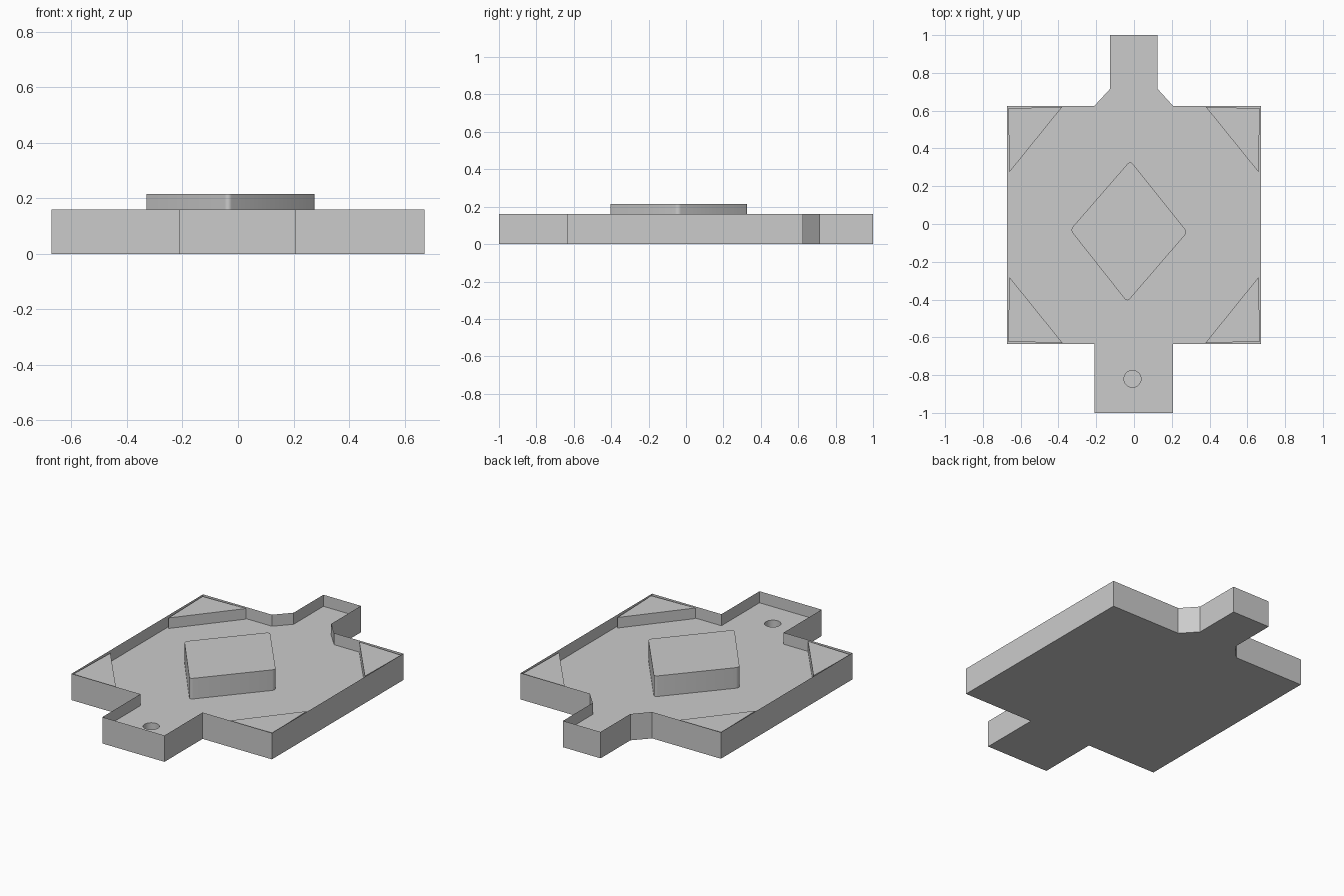
import bpy, bmesh, math

if "Cube" in bpy.data.objects:
    bpy.data.objects.remove(bpy.data.objects["Cube"])

WALL, FLOOR = 0.16, 0.09


def finish(bm, name):
    me = bpy.data.meshes.new(name)
    bm.to_mesh(me)
    bm.free()
    ob = bpy.data.objects.new(name, me)
    bpy.context.collection.objects.link(ob)
    return ob


def ring(bm, pts, z):
    return [bm.verts.new((x, y, z)) for x, y in pts]


def sides(bm, low, high):
    for i in range(len(low)):
        j = (i + 1) % len(low)
        bm.faces.new((low[i], low[j], high[j], high[i]))


def prism(name, pts, z0, z1):
    bm = bmesh.new()
    low, high = ring(bm, pts, z0), ring(bm, pts, z1)
    sides(bm, low, high)
    bm.faces.new(high)
    bm.faces.new(low[::-1])
    bmesh.ops.recalc_face_normals(bm, faces=bm.faces)
    return finish(bm, name)


# Tray outline, counter-clockwise, with front and back tabs
outline = [(-0.21, -1), (0.207, -1), (0.207, -0.635), (0.672, -0.635),
           (0.672, 0.625), (0.207, 0.625), (0.125, 0.715), (0.125, 1),
           (-0.127, 1), (-0.127, 0.715), (-0.21, 0.625), (-0.672, 0.625),
           (-0.672, -0.635), (-0.21, -0.635)]

# Tray shell: paper-thin rim and flat underside
bm = bmesh.new()
low, high = ring(bm, outline, 0), ring(bm, outline, WALL)
sides(bm, low, high)
bm.faces.new(low[::-1])
finish(bm, "tray_shell")

# Raised floor with a round hole in the front tab
hole = [(-0.008 + 0.045 * math.cos(a), -0.82 + 0.045 * math.sin(a))
        for a in (i * math.tau / 32 for i in range(32))]
bm = bmesh.new()
loops = [ring(bm, outline, FLOOR), ring(bm, hole, FLOOR)]
edges = [bm.edges.new((r[i - 1], r[i])) for r in loops for i in range(len(r))]
bmesh.ops.triangle_fill(bm, edges=edges, use_beauty=True, normal=(0, 0, 1))
for f in bm.faces:
    f.normal_update()
    if f.normal.z < 0:
        f.normal_flip()
finish(bm, "tray_floor")

# Hole wall, facing inwards
bm = bmesh.new()
sides(bm, ring(bm, hole, FLOOR), ring(bm, hole, 0.002))
bm.faces.new(ring(bm, hole, 0.002))
for f in bm.faces:
    f.smooth = len(f.verts) == 4
finish(bm, "hole_pocket")

# Corner gussets just below the rim
for sx, xname in ((-1, "left"), (1, "right")):
    prism(f"gusset_back_{xname}",
          [(sx * 0.38, 0.62), (sx * 0.666, 0.612), (sx * 0.659, 0.275)], FLOOR, 0.154)
    prism(f"gusset_front_{xname}",
          [(sx * 0.378, -0.63), (sx * 0.668, -0.622), (sx * 0.658, -0.283)], FLOOR, 0.154)

# Central diamond block with softened vertical corners
block = prism("diamond_block", [(-0.02, 0.335), (0.283, -0.043), (-0.036, -0.413), (-0.338, -0.031)],
              FLOOR, 0.215)
bm = bmesh.new()
bm.from_mesh(block.data)
upright = [e for e in bm.edges if abs(e.verts[0].co.z - e.verts[1].co.z) > 0.05]
bmesh.ops.bevel(bm, geom=upright, offset=0.02, segments=4, profile=0.5, affect='EDGES')
bm.to_mesh(block.data)
bm.free()
bpy.context.view_layer.objects.active = block
block.select_set(True)
bpy.ops.object.shade_smooth_by_angle(angle=math.radians(35))
